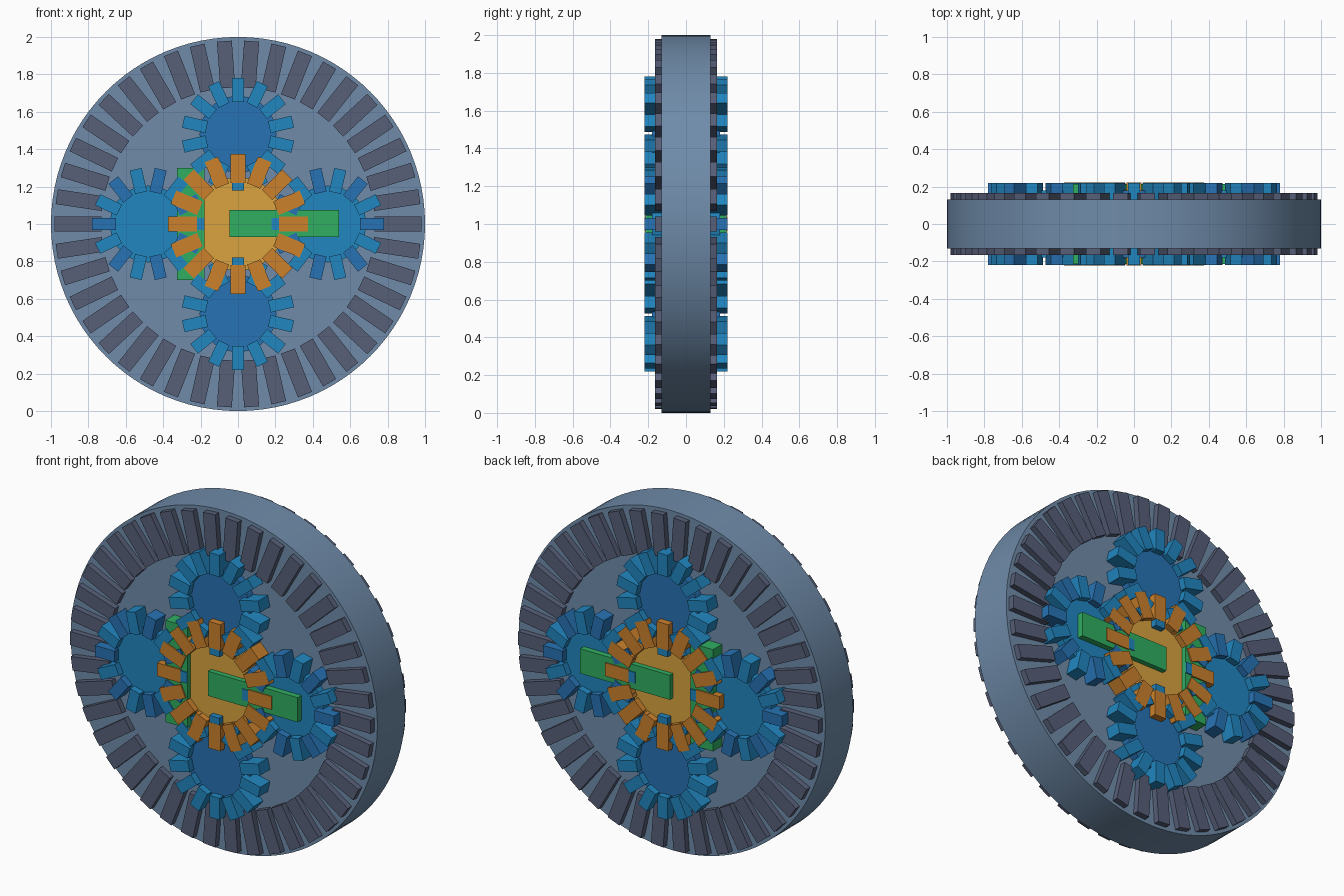
import bpy, bmesh
from math import pi, cos, sin
from mathutils import Matrix, Vector

if "Cube" in bpy.data.objects:
    bpy.data.objects.remove(bpy.data.objects["Cube"])


def material(name, rgb):
    m = bpy.data.materials.new(name)
    m.diffuse_color = (*rgb, 1)
    m.use_nodes = True
    m.node_tree.nodes["Principled BSDF"].inputs["Base Color"].default_value = m.diffuse_color
    return m


STEEL = material("steel_blue", (0.16, 0.26, 0.40))
SLATE = material("slate", (0.095, 0.115, 0.19))
BLUE = material("deep_blue", (0.02, 0.17, 0.46))
SKY = material("sky_blue", (0.015, 0.24, 0.53))
GOLD = material("gold", (0.70, 0.37, 0.05))
ORANGE = material("orange", (0.60, 0.22, 0.025))
GREEN = material("green", (0.03, 0.43, 0.12))


def finish(bm, name, mats, smooth=False):
    me = bpy.data.meshes.new(name)
    bm.to_mesh(me)
    bm.free()
    for m in mats:
        me.materials.append(m)
    ob = bpy.data.objects.new(name, me)
    bpy.context.collection.objects.link(ob)
    if smooth:
        bpy.context.view_layer.objects.active = ob
        ob.select_set(True)
        bpy.ops.object.shade_smooth_by_angle()
        ob.select_set(False)
    return ob


def disc(name, x, z, radius, half, mat, sides=64):
    bm = bmesh.new()
    mx = Matrix.Translation((x, 0, z)) @ Matrix.Rotation(pi / 2, 4, 'X')
    bmesh.ops.create_cone(bm, cap_ends=True, segments=sides, radius1=radius,
                          radius2=radius, depth=2 * half, matrix=mx)
    return finish(bm, name, [mat], True)


def teeth(name, x, z, count, r0, r1, width, half, mats, phase=0):
    # radial blocks running right through the gear
    bm = bmesh.new()
    for i in range(count):
        a = phase + 2 * pi * i / count
        r = (r0 + r1) / 2
        mx = (Matrix.Translation((x + r * cos(a), 0, z + r * sin(a)))
              @ Matrix.Rotation(-a, 4, 'Y')
              @ Matrix.Diagonal((r1 - r0, 2 * half, width, 1)))
        old = len(bm.faces)
        bmesh.ops.create_cube(bm, size=1, matrix=mx)
        bm.faces.ensure_lookup_table()
        for f in bm.faces[old:]:
            f.material_index = i % len(mats)
    return finish(bm, name, mats)


def bar(name, x0, x1, z0, z1, half):
    bm = bmesh.new()
    mx = (Matrix.Translation(((x0 + x1) / 2, 0, (z0 + z1) / 2))
          @ Matrix.Diagonal((x1 - x0, 2 * half, z1 - z0, 1)))
    bmesh.ops.create_cube(bm, size=1, matrix=mx)
    return finish(bm, name, [GREEN])


# outer wheel with its rim of blocks
disc("outer_wheel", 0, 1, 1.0, 0.13, STEEL, 96)
teeth("outer_wheel_teeth", 0, 1, 42, 0.73, 0.98, 0.08, 0.165, [SLATE])

# four planet gears
for i, side in enumerate(("right", "top", "left", "bottom")):
    a = i * pi / 2
    x, z = 0.48 * cos(a), 1 + 0.48 * sin(a)
    body, tooth = (BLUE, SKY) if i % 2 else (SKY, BLUE)
    disc(f"{side}_planet_gear", x, z, 0.205, 0.18, body, 48)
    teeth(f"{side}_planet_teeth", x, z, 14, 0.172, 0.30, 0.065, 0.22,
          [tooth, SKY], a)

# central sun gear
disc("sun_gear", 0, 1, 0.25, 0.185, GOLD, 48)
teeth("sun_gear_teeth", 0, 1, 16, 0.22, 0.373, 0.078, 0.221, [ORANGE])

# carrier bars
bar("carrier_arm", -0.045, 0.54, 0.93, 1.075, 0.215)
bar("carrier_crossbar", -0.325, -0.18, 0.70, 1.30, 0.213)
